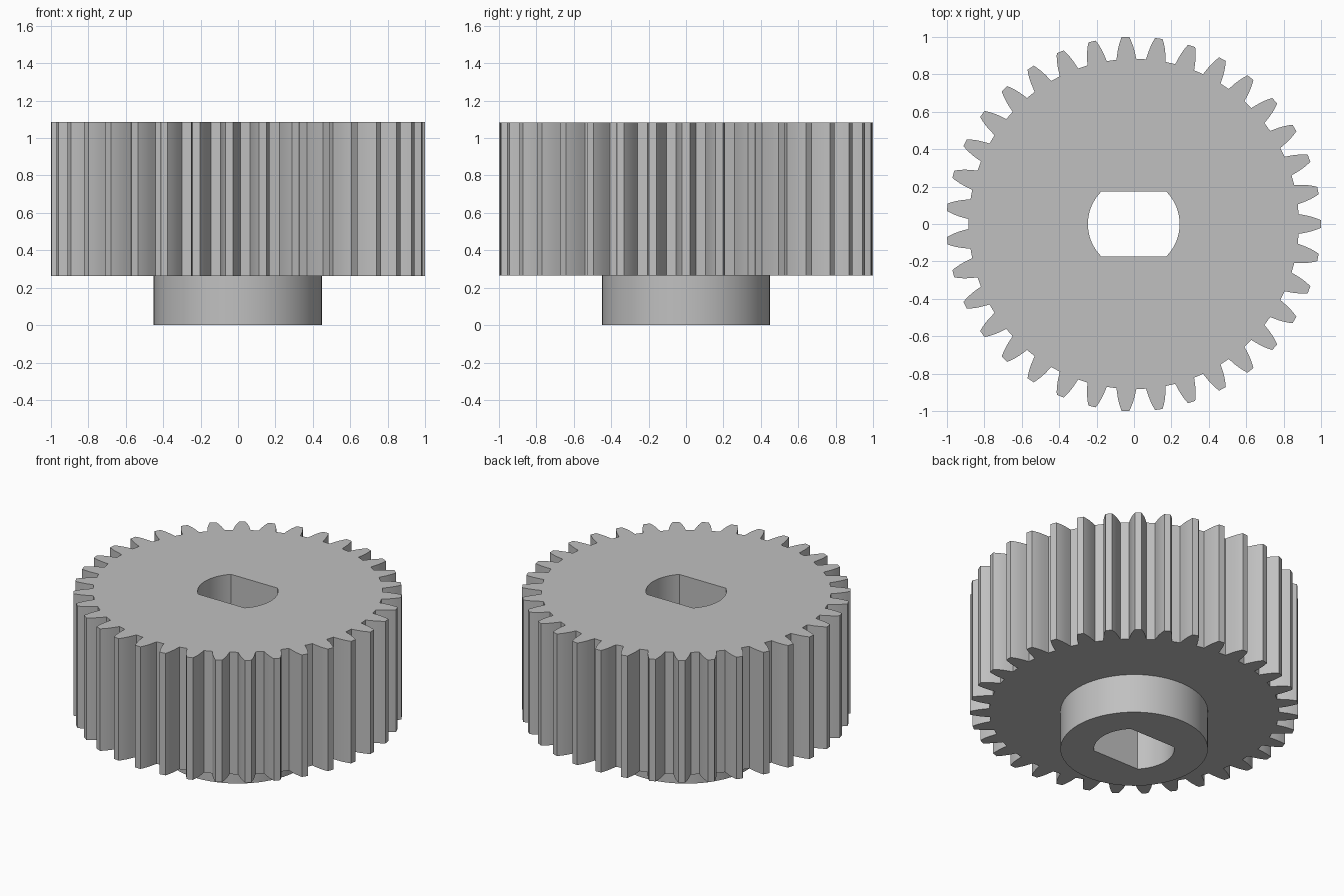
import bpy, bmesh
from math import radians, cos, sin, asin, pi

TEETH = 35
CENTRE_X = -0.0012          # an odd tooth count sits slightly off the bounding centre
HUB_BOTTOM, WHEEL_BOTTOM, WHEEL_TOP = 0.0, 0.264, 1.084
HUB_RADIUS, BORE_RADIUS, BORE_FLAT = 0.449, 0.245, 0.174

# One flank of a tooth, root to tip: radius and half angle in degrees
FLANK = [(0.882, 3.45), (0.905, 3.1), (0.93, 2.72), (0.955, 2.25), (0.98, 1.68), (1.0, 1.15)]

cube = bpy.data.objects.get("Cube")
if cube:
    bpy.data.objects.remove(cube, do_unlink=True)


def polar(radius, angle):
    return CENTRE_X + radius * cos(angle), radius * sin(angle)


def tooth_outline():
    points = []
    for i in range(TEETH):
        middle = 2 * pi * i / TEETH
        points += [polar(r, middle - radians(a)) for r, a in FLANK]
        points += [polar(r, middle + radians(a)) for r, a in reversed(FLANK)]
    return points


def circle_outline(radius, count=64):
    return [polar(radius, 2 * pi * i / count) for i in range(count)]


def bore_outline(steps=20):
    # Two arcs joined by two flats
    half = asin(BORE_FLAT / BORE_RADIUS)
    return [polar(BORE_RADIUS, side + half * (2 * i / steps - 1))
            for side in (0, pi) for i in range(steps + 1)]


bm = bmesh.new()


def ring(points, z):
    verts = [bm.verts.new((x, y, z)) for x, y in points]
    return verts, [bm.edges.new((v, verts[i - 1])) for i, v in enumerate(verts)]


def wall(lower, upper):
    a, b = lower[0], upper[0]
    for i in range(len(a)):
        bm.faces.new((a[i - 1], a[i], b[i], b[i - 1]))


def cap(outer, inner, direction):
    bmesh.ops.triangle_fill(bm, use_beauty=True, use_dissolve=False,
                            edges=outer[1] + inner[1], normal=(0, 0, direction))


# Toothed wheel
wheel_low = ring(tooth_outline(), WHEEL_BOTTOM)
wheel_high = ring(tooth_outline(), WHEEL_TOP)
wall(wheel_low, wheel_high)

# Round hub below
hub_low = ring(circle_outline(HUB_RADIUS), HUB_BOTTOM)
hub_high = ring(circle_outline(HUB_RADIUS), WHEEL_BOTTOM)
wall(hub_low, hub_high)

# Double-flat bore through both
bore_low = ring(bore_outline(), HUB_BOTTOM)
bore_high = ring(bore_outline(), WHEEL_TOP)
wall(bore_low, bore_high)

# Flat end faces
cap(wheel_high, bore_high, 1)
cap(wheel_low, hub_high, -1)
cap(hub_low, bore_low, -1)
bmesh.ops.recalc_face_normals(bm, faces=bm.faces)

mesh = bpy.data.meshes.new("gear_with_hub")
bm.to_mesh(mesh)
bm.free()

# Plain grey
grey = bpy.data.materials.new("grey")
grey.use_nodes = True
colour = (0.53, 0.53, 0.53, 1)
grey.diffuse_color = colour
grey.node_tree.nodes["Principled BSDF"].inputs["Base Color"].default_value = colour
mesh.materials.append(grey)

gear = bpy.data.objects.new("gear_with_hub", mesh)
bpy.context.collection.objects.link(gear)
bpy.ops.object.select_all(action="DESELECT")
gear.select_set(True)
bpy.context.view_layer.objects.active = gear
bpy.ops.object.shade_smooth_by_angle(angle=radians(25))
